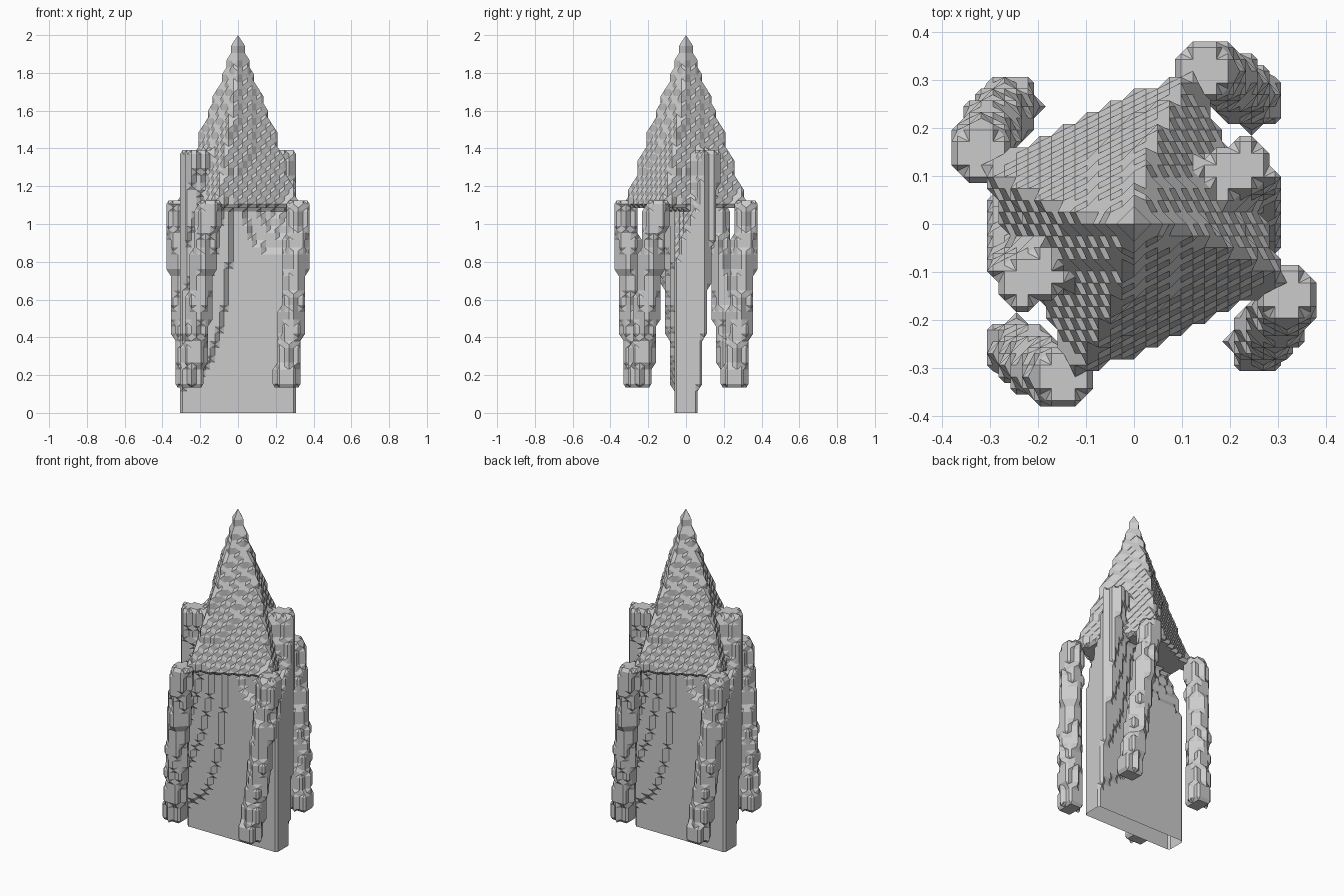
import bpy
import bmesh
from math import radians, cos, sin, hypot
from mathutils import Vector

STEP = 0.0245         # block width
LAYER = 0.0381        # block height
HEIGHT = 2.0
TWIST = radians(20)   # turn per unit of height

cube = bpy.data.objects.get("Cube")
if cube:
    bpy.data.objects.remove(cube, do_unlink=True)

stone = bpy.data.materials.new("light_grey_stone")
stone.use_nodes = True
grey = (0.6, 0.6, 0.6, 1)
stone.diffuse_color = grey
stone.node_tree.nodes["Principled BSDF"].inputs["Base Color"].default_value = grey


def add(a, b):
    return (a[0] + b[0], a[1] + b[1], a[2] + b[2])


def neg(a):
    return (-a[0], -a[1], -a[2])


def cross(a, b):
    return tuple(int(i) for i in Vector(a).cross(Vector(b)))


AXES = [(1, 0, 0), (0, 1, 0), (0, 0, 1)]
DIRECTIONS = AXES + [neg(a) for a in AXES]


def fill_blocks(inside, first, last):
    """Blocks of the given layers whose centre lies in the section."""
    reach = int(0.45 / STEP)
    span = range(-reach, reach + 1)
    return {(i, j, k) for k in range(first, last + 1) for i in span for j in span
            if inside(i * STEP, j * STEP, k * LAYER)}


def chamfered_part(name, blocks):
    """Skin the blocks with a surface that cuts every block corner."""
    bm = bmesh.new()
    verts = {}

    def vert(cell, side):
        key = (cell, side)
        if key not in verts:
            x, y, z = Vector(cell) + Vector(side) / 2
            z = min(max(z * LAYER, 0), HEIGHT)
            verts[key] = bm.verts.new((x * STEP, y * STEP, z))
        return verts[key]

    def walk(cell, side, ahead, edge):
        # step over one block edge, turning around the shared corner
        if add(add(cell, side), ahead) in blocks:
            return add(add(cell, side), ahead), neg(ahead), edge, neg(side)
        if add(cell, ahead) in blocks:
            return add(cell, ahead), side, edge, neg(ahead)
        return cell, ahead, edge, side

    seen = set()
    for cell in sorted(blocks):
        for side in DIRECTIONS:
            if add(cell, side) in blocks:
                continue
            for ahead in DIRECTIONS:
                edge = cross(side, ahead)
                state = (cell, side, ahead, edge)
                if edge == (0, 0, 0) or state in seen:
                    continue
                ring = []
                while state not in seen:
                    seen.add(state)
                    ring.append(vert(state[0], state[1]))
                    state = walk(*state)
                if len(set(ring)) == len(ring) > 2 and not bm.faces.get(ring):
                    bm.faces.new(ring)

    # the underside on the ground stays open
    bmesh.ops.recalc_face_normals(bm, faces=bm.faces)
    ground = [f for f in bm.faces if all(v.co.z <= 0 for v in f.verts)]
    bmesh.ops.delete(bm, geom=ground, context='FACES')
    bmesh.ops.triangulate(bm, faces=bm.faces)
    bmesh.ops.dissolve_limit(bm, angle_limit=0.01, verts=bm.verts, edges=bm.edges)
    mesh = bpy.data.meshes.new(name)
    bm.to_mesh(mesh)
    bm.free()
    mesh.materials.append(stone)
    obj = bpy.data.objects.new(name, mesh)
    bpy.context.collection.objects.link(obj)


def turn_back(x, y, angle):
    return x * cos(angle) + y * sin(angle), y * cos(angle) - x * sin(angle)


# Wall slab: the leading side twists steadily, the trailing side stays
# straight low down and catches up below the roof
def in_wall(x, y, z):
    catch_up = min(max((z - 0.8) / 0.32, 0), 1)
    for part in range(7):
        share = catch_up + (1 - catch_up) * part / 6
        u, v = turn_back(x, y, TWIST * z * share)
        if abs(u) <= 0.312 and abs(v) <= 0.058:
            return True
    return False


# Twisted pyramid roof
ROOF_BASE = 28.5 * LAYER


def in_roof(x, y, z):
    rise = (z - ROOF_BASE) / (HEIGHT - ROOF_BASE)
    u, v = turn_back(x, y, radians(24 + 16 * rise))
    return max(abs(u), abs(v)) <= 0.245 * (1 - rise) + 0.007


# Wall and roof share one skin, so nothing is left inside
chamfered_part("wall_with_roof",
               fill_blocks(in_wall, 0, 36) | fill_blocks(in_roof, 29, 52))


# Four rounded corner towers, stepping sideways in half blocks
def tower_section(start):
    def in_tower(x, y, z):
        angle = start + TWIST * z
        half = STEP / 2
        centre_x = round(0.355 * cos(angle) / half) * half
        centre_y = round(0.355 * sin(angle) / half) * half
        return hypot(x - centre_x, y - centre_y) <= 2.6 * STEP
    return in_tower


for corner, start in (("back_left", 43), ("back_right", 133),
                      ("front_right", 223), ("front_left", 313)):
    section = tower_section(radians(start))
    chamfered_part(corner + "_tower", fill_blocks(section, 4, 29))
